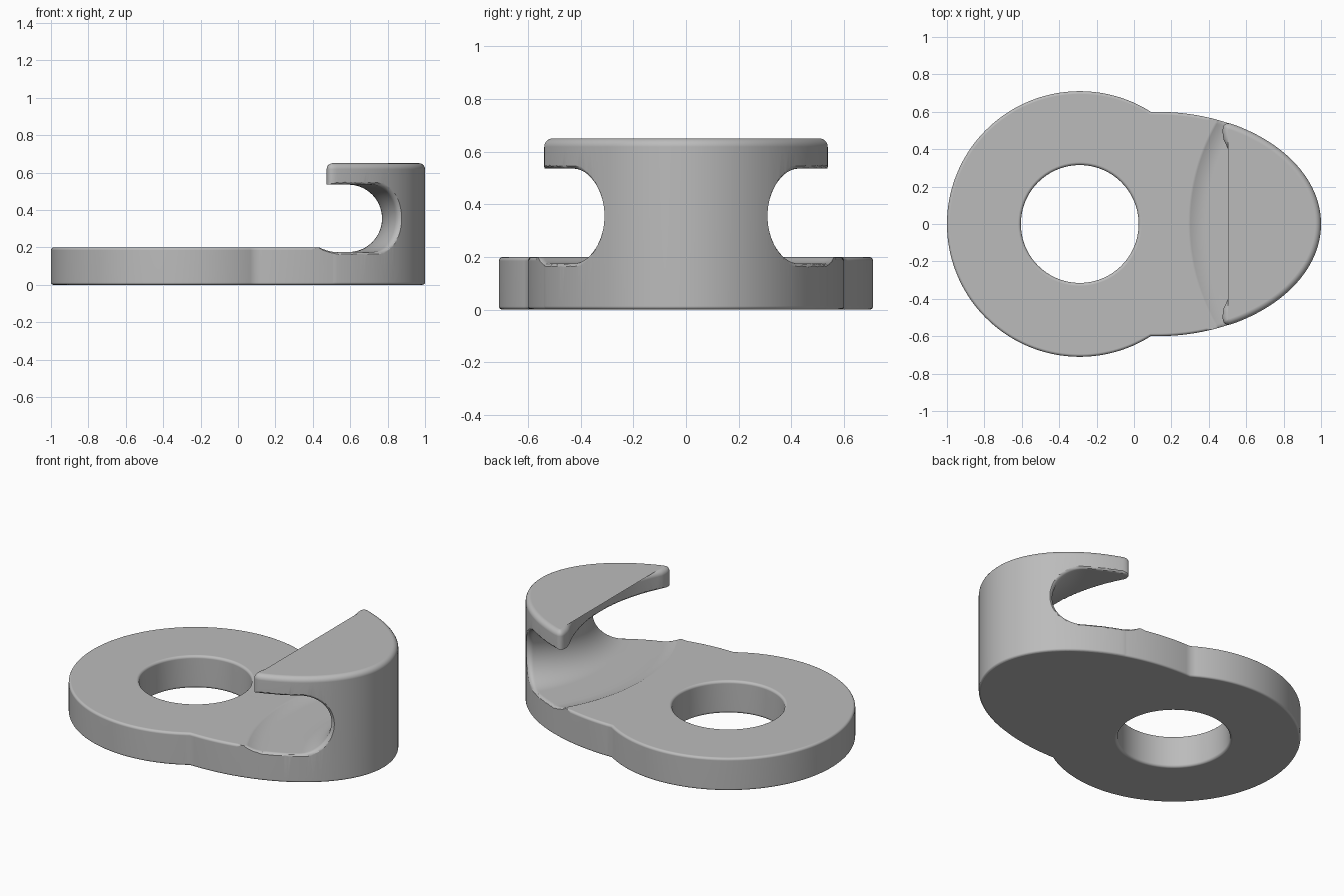
import bpy, bmesh
from math import pi, sin, cos, acos, sqrt, hypot, radians

cube = bpy.data.objects.get("Cube")
if cube:
    bpy.data.objects.remove(cube, do_unlink=True)

grey = bpy.data.materials.new("plain_grey")
grey.use_nodes = True
grey.diffuse_color = (0.5, 0.5, 0.5, 1)
grey.node_tree.nodes["Principled BSDF"].inputs["Base Color"].default_value = (0.5, 0.5, 0.5, 1)

RING_X, RING_R, HOLE_R = -0.29, 0.71, 0.315     # round end of the plate
EL_X, EL_A, EL_B = 0.12, 0.88, 0.602            # elliptical end of the plate
LIP_X, LIP_R = -0.43, 1.015                     # concave front of the lip
AXIS_X = 1.385                                  # axis the groove turns around
PLATE_Z, TOP_Z = 0.2, 0.65


def span(a, b, n):
    return [a + (b - a) * i / n for i in range(n + 1)]


def loft(name, rings):
    """Closed solid through rings of equal length, capped at both ends."""
    bm = bmesh.new()
    loops = [[bm.verts.new(p) for p in ring] for ring in rings]
    n = len(loops[0])
    for lo, hi in zip(loops, loops[1:]):
        for i in range(n):
            j = (i + 1) % n
            bm.faces.new((lo[i], lo[j], hi[j], hi[i]))
    bm.faces.new(loops[0][::-1])
    bm.faces.new(loops[-1])
    bmesh.ops.recalc_face_normals(bm, faces=bm.faces[:])
    mesh = bpy.data.meshes.new(name)
    bm.to_mesh(mesh)
    bm.free()
    mesh.materials.append(grey)
    obj = bpy.data.objects.new(name, mesh)
    bpy.context.collection.objects.link(obj)
    return obj


def inset(outline, amount):
    """Move a counter-clockwise outline inwards; amount is a function of x."""
    result = []
    for i, (x, y) in enumerate(outline):
        ax, ay = outline[i - 1]
        bx, by = outline[(i + 1) % len(outline)]
        tx, ty = bx - ax, by - ay
        k = amount(x) / hypot(tx, ty)
        result.append((x - ty * k, y + tx * k))
    return result


def rounded_slab(name, outline, z0, z1, r_bottom, r_top, steps=5):
    """Extruded outline with rounded rims; r_top is a function of x."""
    rings = []
    for a in span(0, pi / 2, steps):
        ring = inset(outline, lambda x: r_bottom * (1 - sin(a)))
        rings.append([(x, y, z0 + r_bottom * (1 - cos(a))) for x, y in ring])
    for a in span(0, pi / 2, steps):
        ring = inset(outline, lambda x: r_top(x) * (1 - cos(a)))
        rings.append([(x, y, z1 - r_top(p[0]) * (1 - sin(a)))
                      for (x, y), p in zip(ring, outline)])
    return loft(name, rings)


def boolean(target, other, operation):
    mod = target.modifiers.new(operation.lower(), 'BOOLEAN')
    mod.operation, mod.object, mod.solver = operation, other, 'EXACT'
    bpy.context.view_layer.objects.active = target
    bpy.ops.object.modifier_apply(modifier=mod.name)
    bpy.data.objects.remove(other, do_unlink=True)


# Base plate: a disc running into half an ellipse
a0 = acos((0.09 - RING_X) / RING_R)
plate_outline = [(RING_X + RING_R * cos(a), RING_R * sin(a))
                 for a in span(a0, 2 * pi - a0, 110)]
plate_outline += [(EL_X + (EL_A - 0.002) * cos(a), (EL_B - 0.002) * sin(a))
                  for a in span(-pi / 2, pi / 2, 90)]
body = rounded_slab("hook_plate", plate_outline, 0, PLATE_Z, 0.012,
                    lambda x: 0.015 if x < 0.42 else 0.001)

# Hook block: crescent with rounded tips
t = acos((0.53 - EL_X) / EL_A)
end = (EL_X + EL_A * cos(t), EL_B * sin(t))
start = (LIP_X + sqrt(LIP_R ** 2 - 0.45 ** 2), 0.45)
corner = (0.455, 0.56)
tip = [tuple((1 - u) ** 2 * e + 2 * u * (1 - u) * c + u * u * s
             for e, c, s in zip(end, corner, start)) for u in span(0, 1, 10)]
hook_outline = [(EL_X + EL_A * cos(a), EL_B * sin(a)) for a in span(-t, t, 80)[:-1]]
hook_outline += tip
hook_outline += [(LIP_X + sqrt(LIP_R ** 2 - y * y), y) for y in span(0.45, -0.45, 40)[1:-1]]
hook_outline += [(x, -y) for x, y in tip[::-1]][:-1]
hook = rounded_slab("hook_block", hook_outline, 0.001, TOP_Z, 0.012, lambda x: 0.032)
boolean(body, hook, 'UNION')

# Groove cutter profile: radius, height and outward direction
GR, GZ, G = 0.795, 0.355, 0.18
profile = [(r, GZ + G, 0, 1) for r in span(1.2, GR, 36)[:-1]]
profile += [(GR + G * cos(a), GZ + G * sin(a), cos(a), sin(a))
            for a in span(pi / 2, 1.5 * pi, 36)]
profile += [(r, GZ - G, 0, -1) for r in span(GR, 1.0, 8)[1:]]
profile += [(1.0 + 0.1 * u, GZ - G + 0.027 * u * u, 0, -1) for u in span(0, 1, 6)[1:]]
profile += [(1.16, 0.25, 0, 0)]


def flare(x, y, nr, nz):
    """Growth of the groove that rounds its rims."""
    if nr == 0 and nz == 0:
        return 0
    u, v = (x - EL_X) / EL_A, y / EL_B
    f = max(hypot(u, v), 0.01)
    depth = (1 - f) * f / hypot(u / EL_A, v / EL_B)
    if nz > 0.9:
        depth = min(depth, hypot(x - LIP_X, y) - LIP_R)
    r = 0.015 + 0.022 * max(-nr, 0)
    gap = min(max(r - depth, 0), r)
    return r - sqrt(r * r - gap * gap)


# Groove cutter swept round an upright axis behind the hook
rings = []
for a in span(-0.75, 0.75, 180):
    ring = []
    for r, z, nr, nz in profile:
        k = flare(AXIS_X - r * cos(a), r * sin(a), nr, nz)
        rr = r + nr * k
        ring.append((AXIS_X - rr * cos(a), rr * sin(a), z + nz * k))
    rings.append(ring)
boolean(body, loft("groove_cutter", rings), 'DIFFERENCE')

# Screw hole with rounded rims
levels = [(-0.05, 0.016)]
levels += [(0.016 * (1 - cos(a)), 0.016 * (1 - sin(a))) for a in span(0, pi / 2, 5)]
levels += [(PLATE_Z - z, w) for z, w in levels[::-1]]
hole = loft("hole_cutter", [[(RING_X + (HOLE_R + w) * cos(2 * pi * i / 96),
                             (HOLE_R + w) * sin(2 * pi * i / 96), z)
                            for i in range(96)] for z, w in levels])
boolean(body, hole, 'DIFFERENCE')

# Smooth shading with crisp creases
bpy.ops.object.select_all(action='DESELECT')
body.select_set(True)
bpy.context.view_layer.objects.active = body
bpy.ops.object.shade_smooth_by_angle(angle=radians(32))
weighted = body.modifiers.new("even_normals", 'WEIGHTED_NORMAL')
weighted.keep_sharp = True
